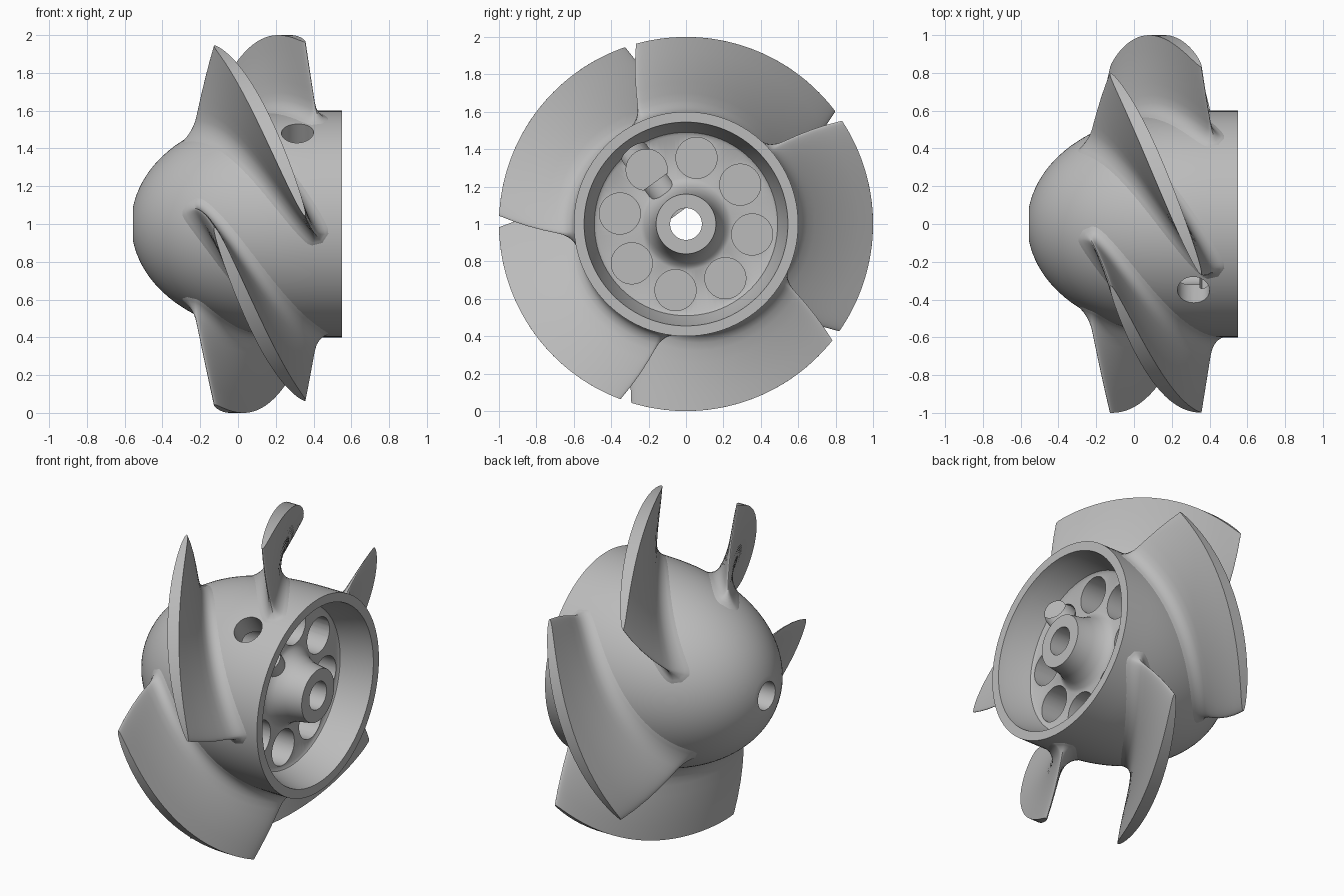
import bpy, bmesh, math
from mathutils import Matrix, Vector

cube = bpy.data.objects.get("Cube")
if cube:
    bpy.data.objects.remove(cube, do_unlink=True)

grey = bpy.data.materials.new("cast_grey")
grey.use_nodes = True
grey.diffuse_color = (0.5, 0.5, 0.5, 1)
grey.node_tree.nodes["Principled BSDF"].inputs["Base Color"].default_value = (0.5, 0.5, 0.5, 1)


def polar(x, r, angle):
    """Point at radius r and angle about the x-directed shaft."""
    return Vector((x, r * math.cos(angle), 1 + r * math.sin(angle)))


def hub_radius(x):
    u = min(max((0.4 - x) / 0.965, 0), 1)
    return 0.6 * math.sqrt(1 - u ** 2.36)


def finish(name, bm):
    bmesh.ops.recalc_face_normals(bm, faces=bm.faces)
    mesh = bpy.data.meshes.new(name)
    bm.to_mesh(mesh)
    bm.free()
    mesh.materials.append(grey)
    obj = bpy.data.objects.new(name, mesh)
    bpy.context.collection.objects.link(obj)
    return obj


def smooth(obj):
    bpy.ops.object.select_all(action='DESELECT')
    obj.select_set(True)
    bpy.context.view_layer.objects.active = obj
    bpy.ops.object.shade_smooth_by_angle(angle=math.radians(35))


def add_cylinder(bm, start, end, radius):
    axis = end - start
    turn = axis.to_track_quat('Z', 'Y').to_matrix().to_4x4()
    bmesh.ops.create_cone(bm, cap_ends=True, segments=40, radius1=radius, radius2=radius,
                          depth=axis.length,
                          matrix=Matrix.Translation((start + end) / 2) @ turn)


def make_hub():
    # Outer dome, rear rim, recessed cup, flared boss and bore, spun about the shaft
    outer = []
    for i in range(33):
        x = -0.555 + 1.105 * (i / 32) ** 1.5
        outer.append((x, hub_radius(x)))
    inside = [(0.55, 0.545), (0.5, 0.535), (0.39, 0.5), (0.36, 0.49), (0.35, 0.475),
              (0.35, 0.245), (0.36, 0.225), (0.39, 0.2), (0.45, 0.175), (0.55, 0.16),
              (0.55, 0.085), (-0.555, 0.085)]
    profile = outer + inside
    steps = 96
    bm = bmesh.new()
    rings = [[bm.verts.new(polar(x, r, math.tau * k / steps)) for x, r in profile]
             for k in range(steps)]
    count = len(profile)
    for k in range(steps):
        a, b = rings[k], rings[(k + 1) % steps]
        for i in range(count):
            j = (i + 1) % count
            bm.faces.new((a[i], a[j], b[j], b[i]))
    return finish("hub", bm)


def make_blade(name, phase):
    around, fillet, thick = 72, 0.09, 0.037
    heights = [-0.012, 0.004, 0.015, 0.03, 0.05, 0.07, 0.1, 0.15, 0.25, 0.4, 0.6, 0.8, 1]
    bm = bmesh.new()
    rows = []
    for t in heights:
        mix = max(t, 0)
        # Chord ends sweep from the root to the tip
        x0, x1 = -0.24 + 0.115 * mix, 0.42 - 0.065 * mix
        a0, a1 = math.radians(170 + 11 * mix), math.radians(258 - 8.5 * mix)
        row = []
        for i in range(around):
            a = math.tau * i / around
            s = 0.5 - 0.5 * math.cos(a)
            x, angle = x0 + (x1 - x0) * s, a0 + (a1 - a0) * s
            base = hub_radius(x)
            r = base + t * (1 - base)
            # Outline normal of the thin rounded section, in the unrolled plane
            along = Vector((x1 - x0, r * (a1 - a0)))
            half = along.length / 2
            along.normalize()
            across = Vector((-along.y, along.x))
            normal = Vector((-math.cos(a) / half, math.sin(a) / thick)).normalized()
            # Root fillet flares outward close to the hub
            gap = min(max(r - base, 0), fillet)
            flare = fillet - math.sqrt(fillet ** 2 - (fillet - gap) ** 2)
            shift = across * (thick * math.sin(a) + flare * 0.8 * normal.y) \
                + along * (flare * 0.6 * normal.x)
            x += shift.x
            angle += shift.y / r
            base = hub_radius(x)
            row.append(bm.verts.new(polar(x, base + t * (1 - base), angle + phase)))
        rows.append(row)
    for low, high in zip(rows, rows[1:]):
        for i in range(around):
            j = (i + 1) % around
            bm.faces.new((low[i], low[j], high[j], high[i]))
    # Close the tip and the buried root with strips across the section
    for row in (rows[0], rows[-1]):
        for i in range(around // 2):
            quad = [row[i], row[i + 1], row[around - i - 1], row[-i]]
            bm.faces.new(list(dict.fromkeys(quad)))
    smooth(finish(name, bm))


def cut(target, cutter):
    mod = target.modifiers.new("cut", 'BOOLEAN')
    mod.operation = 'DIFFERENCE'
    mod.solver = 'EXACT'
    mod.object = cutter
    bpy.context.view_layer.objects.active = target
    bpy.ops.object.modifier_apply(modifier=mod.name)
    bpy.data.objects.remove(cutter, do_unlink=True)


hub = make_hub()

# Ring of lightening holes in the recessed plate
bm = bmesh.new()
for k in range(8):
    angle = math.radians(36 + 45 * k)
    add_cylinder(bm, polar(0, 0.358, angle), polar(0.45, 0.358, angle), 0.11)
cut(hub, finish("lightening_cutter", bm))

# Radial access hole through the hub wall
screw_angle = math.radians(126)
bm = bmesh.new()
add_cylinder(bm, polar(0.315, 0.34, screw_angle), polar(0.315, 0.75, screw_angle), 0.085)
cut(hub, finish("access_cutter", bm))
smooth(hub)

# Set screw seated in the boss
bm = bmesh.new()
add_cylinder(bm, polar(0.315, 0.07, screw_angle), polar(0.315, 0.28, screw_angle), 0.08)
smooth(finish("set_screw", bm))

for k in range(5):
    make_blade(f"blade_{k + 1}", math.radians(72 * k))
